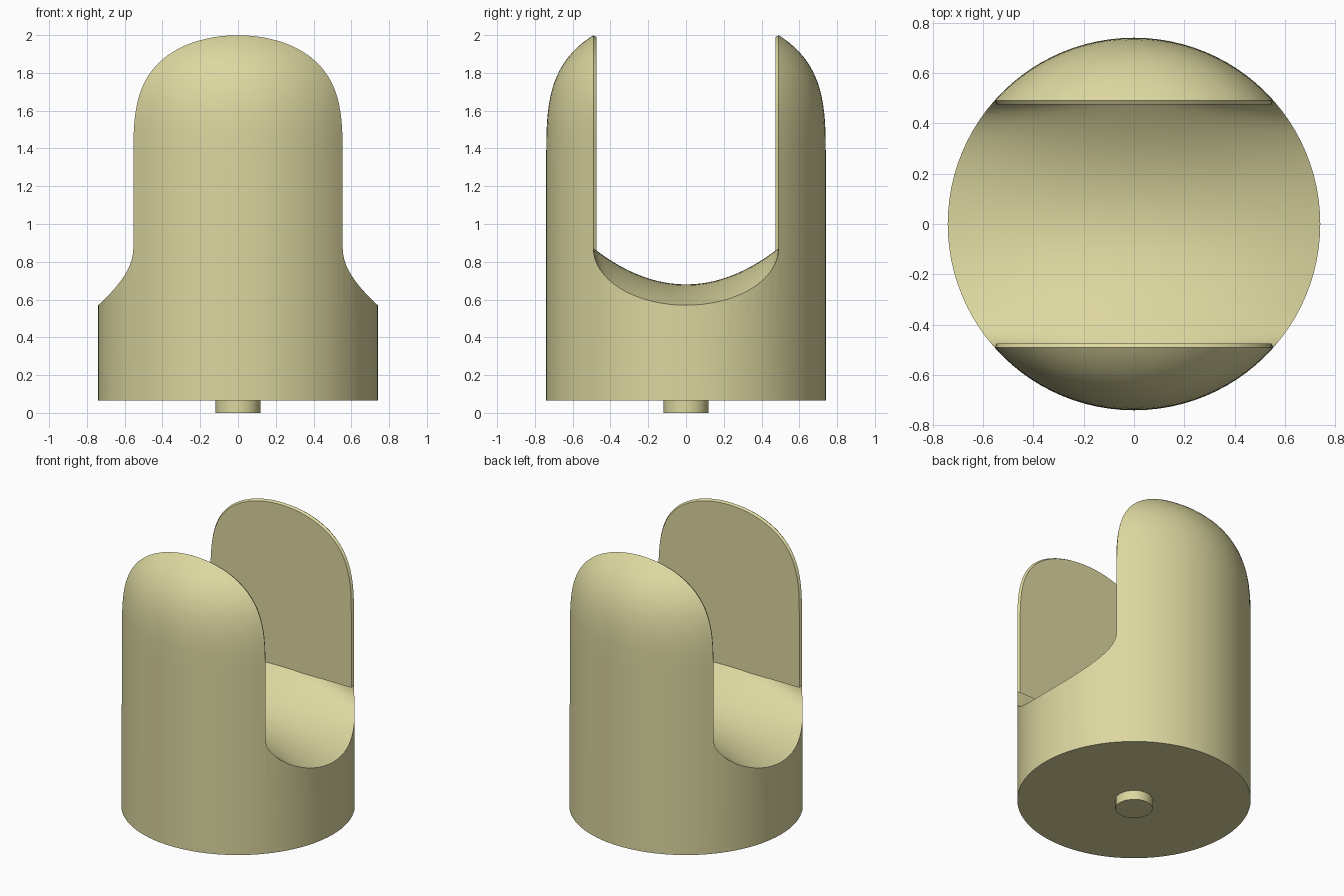
import bpy
import bmesh
import math

cube = bpy.data.objects.get("Cube")
if cube:
    bpy.data.objects.remove(cube)

R, HALF, BASE, SHOULDER = 0.74, 0.49, 0.065, 1.3   # radius, slot half width, heights
SEGS = 96

mat = bpy.data.materials.new("pale_khaki")
mat.use_nodes = True
color = (0.72, 0.68, 0.35, 1)
mat.diffuse_color = color
mat.node_tree.nodes["Principled BSDF"].inputs["Base Color"].default_value = color


def add_object(name, bm):
    bmesh.ops.recalc_face_normals(bm, faces=bm.faces)
    mesh = bpy.data.meshes.new(name)
    bm.to_mesh(mesh)
    bm.free()
    mesh.materials.append(mat)
    obj = bpy.data.objects.new(name, mesh)
    bpy.context.collection.objects.link(obj)
    return obj


def revolve(profile, segs):
    """Closed solid from (radius, z) points, capped at both ends."""
    bm = bmesh.new()
    rings = [[bm.verts.new((r * math.cos(2 * math.pi * i / segs),
                            r * math.sin(2 * math.pi * i / segs), z))
              for i in range(segs)] for r, z in profile]
    for a, b in zip(rings, rings[1:]):
        for i in range(segs):
            j = (i + 1) % segs
            bm.faces.new((a[i], a[j], b[j], b[i]))
    bm.faces.new(rings[0])
    bm.faces.new(rings[-1])
    return bm


def smooth(obj, degrees):
    bpy.ops.object.select_all(action='DESELECT')
    obj.select_set(True)
    bpy.context.view_layer.objects.active = obj
    bpy.ops.object.shade_smooth_by_angle(angle=math.radians(degrees))


# Body: cylinder with a blunt domed top
profile = [(R, BASE), (R, SHOULDER)]
for i in range(1, 30):
    s = math.sin(math.pi / 2 * i / 30)
    profile.append((R * math.sqrt(1 - s ** 3.63), SHOULDER + 0.82 * s))
body = add_object("slotted_body", revolve(profile, SEGS))


# Slot cutter: flat walls and a crowned, rounded floor
def floor_height(x, y):
    mid = 0.68 + 0.8 * y * y
    rim = 0.87 - 0.30 * math.sqrt(max(0, 1 - (y / HALF) ** 2))
    return mid - (mid - rim) * x * x / (R * R - y * y)


NX, NY, REACH, TOP = 32, 32, 0.85, 2.5
bm = bmesh.new()
grid = []
for i in range(NX + 1):
    x = REACH * (2 * i / NX - 1)
    ys = [-HALF * math.cos(math.pi * j / NY) for j in range(NY + 1)]
    grid.append([bm.verts.new((x, y, floor_height(x, y))) for y in ys])
for a, b in zip(grid, grid[1:]):
    for j in range(NY):
        bm.faces.new((a[j], a[j + 1], b[j + 1], b[j]))
top = {(i, j): bm.verts.new((i * REACH, j * HALF, TOP)) for i in (-1, 1) for j in (-1, 1)}
for side, k in ((-1, 0), (1, -1)):
    bm.faces.new([row[k] for row in grid] + [top[1, side], top[-1, side]])
    bm.faces.new(grid[k] + [top[side, 1], top[side, -1]])
bm.faces.new((top[-1, -1], top[1, -1], top[1, 1], top[-1, 1]))
cutter = add_object("slot_cutter", bm)
cutter.hide_render = True

cut = body.modifiers.new("slot", 'BOOLEAN')
cut.operation = 'DIFFERENCE'
cut.solver = 'EXACT'
cut.object = cutter
bpy.context.view_layer.objects.active = body
bpy.ops.object.modifier_apply(modifier=cut.name)
bpy.data.objects.remove(cutter)

# Narrow chamfer around each inner wall
bm = bmesh.new()
bm.from_mesh(body.data)
bmesh.ops.remove_doubles(bm, verts=bm.verts, dist=0.0005)
for side in (-1, 1):
    walls = [f for f in bm.faces
             if all(abs(v.co.y - side * HALF) < 0.001 for v in f.verts)]
    bmesh.ops.inset_region(bm, faces=walls, thickness=0.01, depth=0.016,
                           use_even_offset=True, use_boundary=True)
    for v in {v for f in walls for v in f.verts}:
        if v.co.z < 0.9:
            v.co.z = 0.855
bm.to_mesh(body.data)
bm.free()
smooth(body, 50)

# Locating peg under the base
peg = add_object("base_peg", revolve([(0.12, 0), (0.12, BASE + 0.01)], 16))
smooth(peg, 30)
